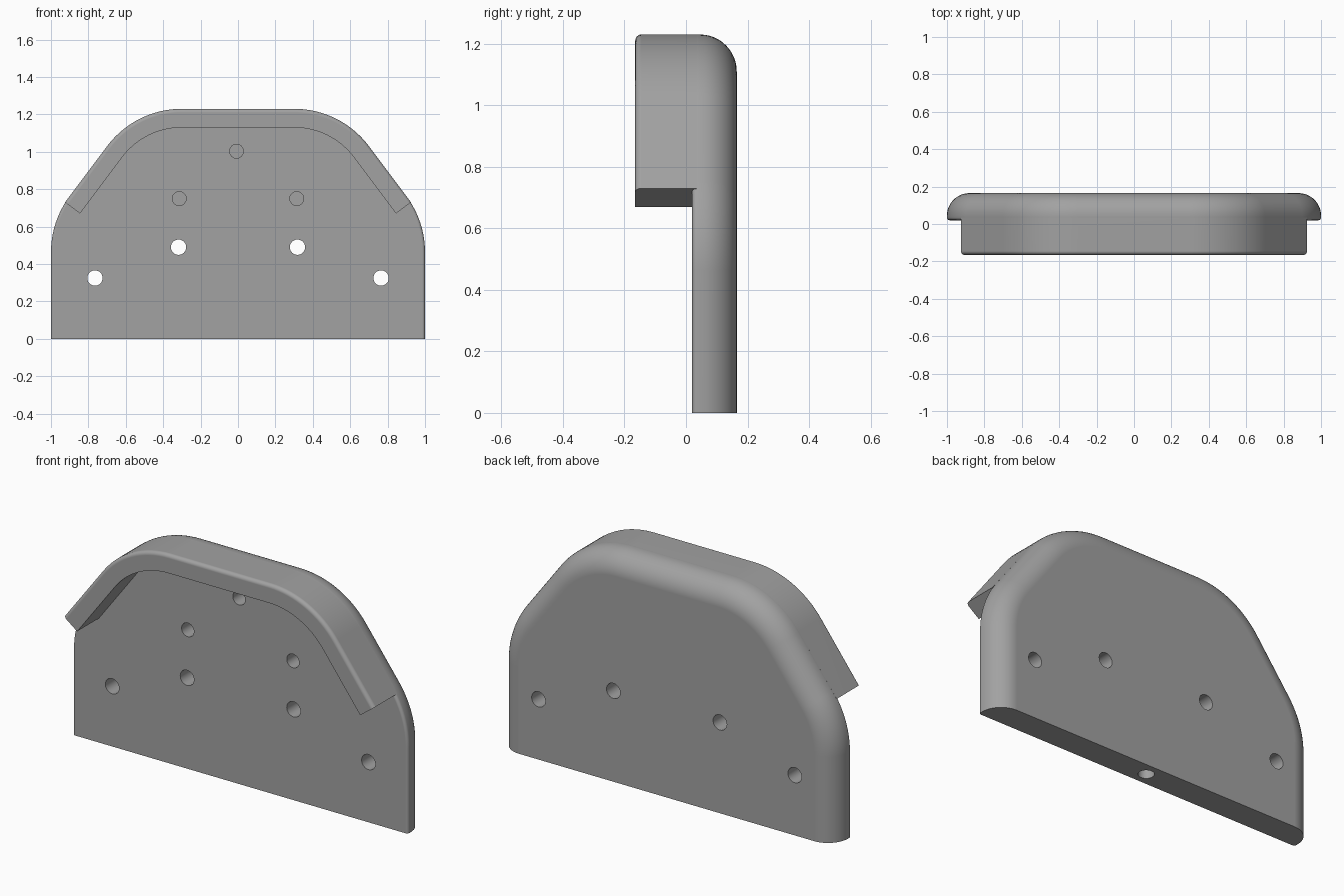
import bpy, bmesh
from math import radians, cos, sin, pi, atan2
from mathutils import Matrix

if "Cube" in bpy.data.objects:
    bpy.data.objects.remove(bpy.data.objects["Cube"])

SLOPE = atan2(0.6, 0.8)                 # direction the sloped shoulders face
LOW, HIGH, R = (0.5, 0.463), (0.30, 0.73), 0.5   # corner arc centres and radius
FRONT, BACK, LIP_FRONT = 0.02, 0.165, -0.165

grey = bpy.data.materials.new("grey")
grey.diffuse_color = (0.36, 0.36, 0.36, 1)
grey.use_nodes = True
grey.node_tree.nodes["Principled BSDF"].inputs["Base Color"].default_value = grey.diffuse_color


def arc(centre, r, a0, a1, n):
    return [(centre[0] + r * cos(a0 + (a1 - a0) * i / n),
             centre[1] + r * sin(a0 + (a1 - a0) * i / n)) for i in range(n + 1)]


def mirrored(half):
    return half + [(-x, z) for x, z in reversed(half)]


def plate_outline(d):
    return mirrored([(1 - d, 0)] + arc(LOW, R - d, 0, SLOPE, 12)
                    + arc(HIGH, R - d, SLOPE, pi / 2, 16))


def lip_outline(d):
    return mirrored([(0.925 - 0.8 * d, 0.73 - 0.6 * d)]
                    + arc(HIGH, R - d, SLOPE, pi / 2, 16))


def make_object(name, bm):
    bmesh.ops.recalc_face_normals(bm, faces=bm.faces)
    mesh = bpy.data.meshes.new(name)
    bm.to_mesh(mesh)
    bm.free()
    mesh.materials.append(grey)
    ob = bpy.data.objects.new(name, mesh)
    bpy.context.collection.objects.link(ob)
    return ob


def sweep(name, outline, section, closed_path):
    """Join outlines inset by d at depth y, one for each (d, y) of the section."""
    bm = bmesh.new()
    rings = [[bm.verts.new((x, y, z)) for x, z in outline(d)] for d, y in section]
    n, m = len(rings[0]), len(rings)
    for j in range(m - 1 if closed_path else m):
        a, b = rings[j], rings[(j + 1) % m]
        for i in range(n if closed_path else n - 1):
            k = (i + 1) % n
            bm.faces.new((a[i], a[k], b[k], b[i]))
    if closed_path:
        bm.faces.new(rings[0])
        bm.faces.new(rings[-1])
    else:
        bm.faces.new([r[0] for r in rings])
        bm.faces.new([r[-1] for r in rings])
    return make_object(name, bm)


def finish(ob):
    bpy.ops.object.select_all(action='DESELECT')
    ob.select_set(True)
    bpy.context.view_layer.objects.active = ob
    for mod in list(ob.modifiers):
        bpy.ops.object.modifier_apply(modifier=mod.name)
    bpy.ops.object.shade_smooth_by_angle(angle=radians(30))
    wn = ob.modifiers.new("even_shading", 'WEIGHTED_NORMAL')
    wn.keep_sharp = True


# Back plate: small front rounding, large back rounding
plate = sweep("back_plate", plate_outline,
              arc((0.015, FRONT + 0.015), 0.015, -pi / 2, -pi, 5)
              + arc((0.12, BACK - 0.12), 0.12, pi, pi / 2, 12), True)

# Drilled holes: four through, three blind in front, one in the bottom edge
cut = bmesh.new()


def drill(x, y, z, r, depth, rot):
    bmesh.ops.create_cone(cut, cap_ends=True, segments=32, radius1=r, radius2=r,
                          depth=depth, matrix=Matrix.Translation((x, y, z)) @ rot)


along_y = Matrix.Rotation(pi / 2, 4, 'X')
for s in (-1, 1):
    drill(s * 0.765, 0.09, 0.325, 0.041, 0.4, along_y)
    drill(s * 0.318, 0.09, 0.49, 0.041, 0.4, along_y)
    drill(s * 0.314, FRONT, 0.75, 0.037, 0.2, along_y)
drill(-0.008, FRONT, 1.003, 0.037, 0.2, along_y)
drill(0, 0.092, 0, 0.04, 0.4, Matrix.Identity(4))
cutter = make_object("hole_cutter", cut)
cutter.hide_render = True
boolean = plate.modifiers.new("holes", 'BOOLEAN')
boolean.operation = 'DIFFERENCE'
boolean.solver = 'EXACT'
boolean.object = cutter
finish(plate)
bpy.data.objects.remove(cutter)

# Front lip following the top, with a rounded outer front edge
lip = sweep("front_lip", lip_outline,
            [(0, FRONT + 0.016)]
            + arc((0.02, LIP_FRONT + 0.02), 0.02, pi, 1.5 * pi, 6)
            + [(0.1, LIP_FRONT), (0.1, FRONT + 0.016)], False)
finish(lip)
